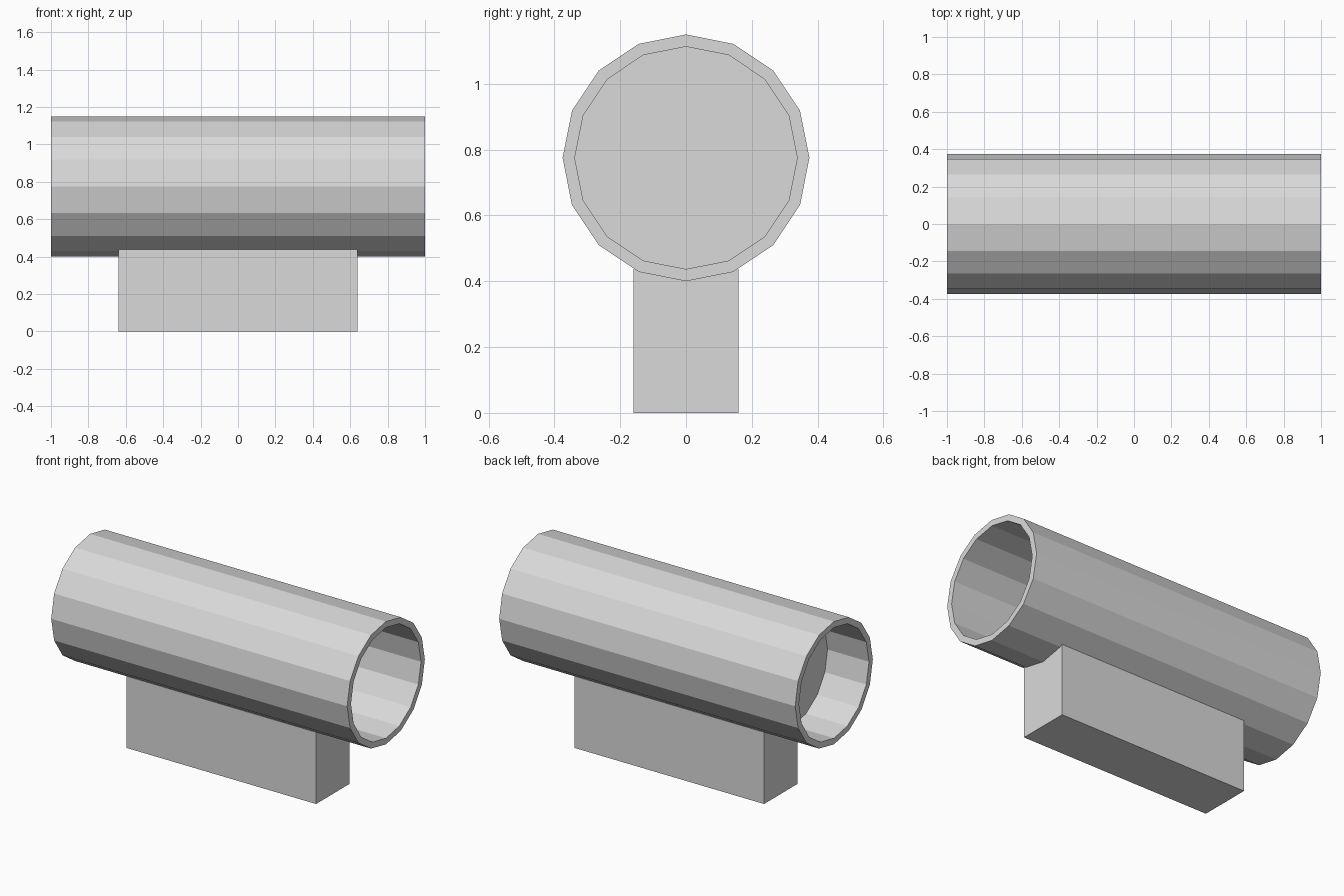
import bpy, bmesh, math
from mathutils import Matrix

if "Cube" in bpy.data.objects:
    bpy.data.objects.remove(bpy.data.objects["Cube"])

SIDES, AXIS_Z = 16, 0.775
R_OUT, R_IN = 0.375, 0.338

grey = bpy.data.materials.new("light grey")
grey.diffuse_color = (0.7, 0.7, 0.7, 1)
grey.use_nodes = True
grey.node_tree.nodes["Principled BSDF"].inputs["Base Color"].default_value = grey.diffuse_color


def finish(name, bm):
    bmesh.ops.recalc_face_normals(bm, faces=bm.faces)
    mesh = bpy.data.meshes.new(name)
    bm.to_mesh(mesh)
    bm.free()
    mesh.materials.append(grey)
    obj = bpy.data.objects.new(name, mesh)
    bpy.context.collection.objects.link(obj)
    return obj


def ring(bm, x, r):
    """Polygon of vertices around the tube axis, one vertex straight up."""
    angles = [2 * math.pi * i / SIDES for i in range(SIDES)]
    return [bm.verts.new((x, r * math.sin(a), AXIS_Z + r * math.cos(a))) for a in angles]


def bridge(bm, a, b):
    for i in range(SIDES):
        j = (i + 1) % SIDES
        bm.faces.new((a[i], a[j], b[j], b[i]))


# Open faceted tube with wall thickness
bm = bmesh.new()
loops = [ring(bm, x, r) for x, r in ((-1, R_OUT), (1, R_OUT), (1, R_IN), (-1, R_IN))]
for k in range(4):
    bridge(bm, loops[k], loops[(k + 1) % 4])
finish("tube", bm)

# Recessed disc closing the tube near its left end
bm = bmesh.new()
left, right = ring(bm, -0.72, R_IN), ring(bm, -0.70, R_IN)
bridge(bm, left, right)
bm.faces.new(left)
bm.faces.new(right)
finish("inner_disc", bm)

# Mounting block under the tube
bm = bmesh.new()
size = (1.28, 0.32, 0.438)
bmesh.ops.create_cube(bm, size=1, matrix=Matrix.Translation((0, 0, size[2] / 2)) @ Matrix.Diagonal((*size, 1)))
finish("mount_block", bm)
